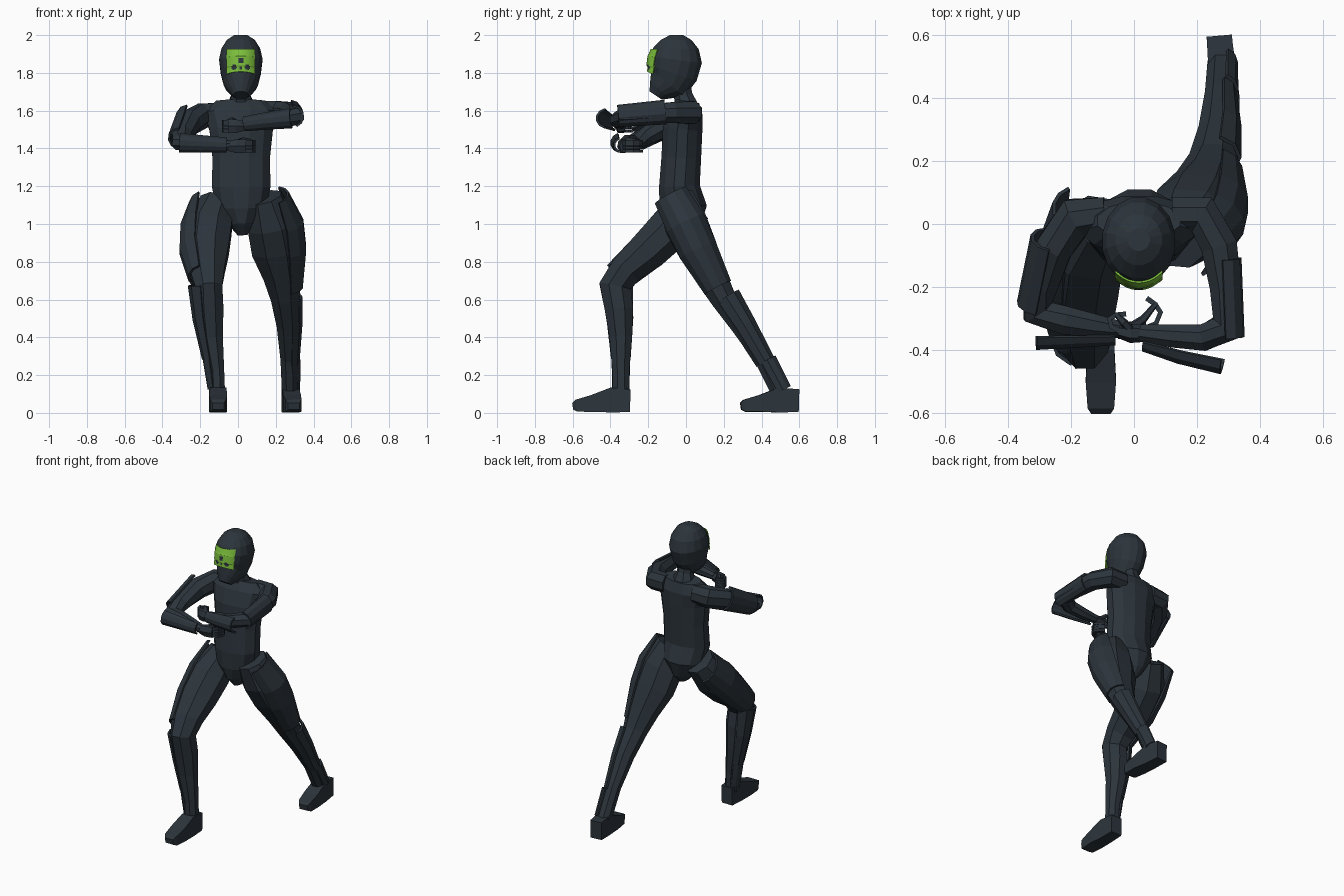
import bpy, bmesh, math
from mathutils import Vector

def material(name, rgb):
    m = bpy.data.materials.new(name)
    m.diffuse_color = (*rgb, 1)
    return m

DARK = material("dark slate suit", (0.025, 0.035, 0.045))
GREEN = material("visor green", (0.2, 0.52, 0.045))
X, Z = Vector((1, 0, 0)), Vector((0, 0, 1))

def tube(name, rings, side=X, n=8, arc=None, mats=(DARK,), thick=0.012):
    """Loft rings (x, y, z, half size along side, other half size).
    arc = (centre, half angle) in degrees makes an open curved plate."""
    pts = [Vector(r[:3]) for r in rings]
    bm = bmesh.new()
    loops = []
    for i, r in enumerate(rings):
        fwd = pts[min(i + 1, len(pts) - 1)] - pts[i]
        back = pts[i] - pts[max(i - 1, 0)]
        tan = (fwd.normalized() + back.normalized()).normalized()
        s = (side - tan * side.dot(tan)).normalized()
        t = tan.cross(s)
        if arc:
            c, w = map(math.radians, arc)
            angs, k = [c - w + 2 * w * j / n for j in range(n + 1)], 1.0
        else:
            angs, k = [2 * math.pi * (j + 0.5) / n for j in range(n)], 1 / math.cos(math.pi / n)
        loops.append([bm.verts.new(pts[i] + s * r[3] * k * math.cos(a) + t * r[4] * k * math.sin(a)) for a in angs])
    for l0, l1 in zip(loops, loops[1:]):
        for j in range(n):
            q = (j + 1) % len(l0)
            bm.faces.new((l0[j], l0[q], l1[q], l1[j]))
    if not arc:
        bm.faces.new(loops[0])
        bm.faces.new(loops[-1])
    bmesh.ops.recalc_face_normals(bm, faces=bm.faces)
    me = bpy.data.meshes.new(name)
    bm.to_mesh(me)
    bm.free()
    for m in mats:
        me.materials.append(m)
    ob = bpy.data.objects.new(name, me)
    bpy.context.collection.objects.link(ob)
    if arc:
        so = ob.modifiers.new("thickness", 'SOLIDIFY')
        so.thickness, so.offset = thick, 0
    return ob

# torso and neck
tube("torso", [(.025, -.02, .94, .025, .05), (.02, -.02, 1.0, .07, .1), (.017, -.015, 1.09, .135, .125),
               (.017, -.035, 1.2, .155, .108), (.017, -.025, 1.35, .152, .105), (.017, -.018, 1.5, .168, .105),
               (.015, 0, 1.59, .195, .09), (.015, .01, 1.65, .13, .06)], n=12)
tube("neck", [(.015, .005, 1.62, .075, .06), (.015, -.015, 1.68, .05, .05), (.015, -.035, 1.78, .05, .05)])

# helmet
HEAD = [(.015, -.16, 1.68, .04, .04), (.015, -.14, 1.71, .065, .068), (.015, -.095, 1.745, .09, .112),
        (.015, -.07, 1.8, .106, .133), (.015, -.055, 1.87, .115, .14), (.015, -.052, 1.93, .102, .12),
        (.015, -.05, 1.975, .073, .08), (.015, -.05, 2.0, .035, .035)]
tube("helmet", HEAD, n=16)

# visor: strip following the helmet front, with dark spots chosen by distance
def head_at(z, grow):
    for p, q in zip(HEAD, HEAD[1:]):
        if p[2] <= z <= q[2]:
            f = (z - p[2]) / (q[2] - p[2])
            r = [a + (b - a) * f for a, b in zip(p, q)]
            return (r[0], r[1], z, 0.11, r[4] + grow)

def upright(z0, z1, rows, grow):
    return [head_at(z0 + (z1 - z0) * i / rows, grow) for i in range(rows + 1)]

visor = tube("visor", upright(1.755, 1.92, 30, .008), n=26, arc=(-90, 42), mats=(GREEN, DARK), thick=.006)
SPOTS = [(.015, 1.865, .015), (-.02, 1.83, .014), (.05, 1.83, .014), (.015, 1.79, .011), (.015, 1.828, .008)]
for f in visor.data.polygons:
    c = f.center
    if any(math.hypot(c.x - x, c.z - z) < r for x, z, r in SPOTS):
        f.material_index = 1

# legs
tube("right_leg", [(-.11, .01, 1.11, .09, .09), (-.155, -.08, .98, .122, .115), (-.17, -.2, .86, .12, .105),
                   (-.165, -.32, .755, .095, .085), (-.155, -.375, .67, .072, .085), (-.15, -.355, .55, .073, .075),
                   (-.14, -.345, .4, .06, .06), (-.115, -.345, .22, .042, .045), (-.11, -.345, .09, .042, .045)])
tube("left_leg", [(.14, -.05, 1.14, .09, .09), (.18, .0, 1.0, .13, .115), (.205, .06, .87, .132, .105),
                  (.235, .13, .73, .1, .083), (.25, .195, .61, .075, .068), (.265, .29, .47, .06, .058),
                  (.27, .405, .29, .045, .045), (.275, .5, .1, .042, .045)])

# feet
def foot(name, hx, tx, y):
    at = lambda f: hx + (tx - hx) * f
    tube(name, [(at(0), y, .065, .04, .06), (at(.35), y - .1, .068, .043, .066),
                (at(.65), y - .2, .05, .048, .045), (at(.95), y - .285, .038, .042, .032),
                (at(1), y - .305, .035, .03, .018)], n=4)

foot("right_foot", -.105, -.105, -.295)
foot("left_foot", .27, .295, .595)

# leg guards: curved plates on the outer sides
tube("right_thigh_guard", [(-.18, .05, 1.1, .075, .1), (-.18, -.08, .98, .122, .115), (-.185, -.2, .86, .122, .105),
                           (-.175, -.36, .72, .085, .085)], n=5, arc=(180, 70))
tube("right_shin_guard", [(-.165, -.365, .68, .095, .085), (-.155, -.35, .5, .08, .07), (-.13, -.345, .29, .055, .05)],
     n=4, arc=(180, 70))
tube("right_ankle_guard", [(-.13, -.345, .31, .055, .05), (-.11, -.345, .13, .045, .045)], n=4, arc=(180, 65))
tube("left_thigh_guard", [(.19, -.08, 1.15, .075, .095), (.215, .0, 1.0, .13, .11), (.228, .065, .86, .132, .105),
                          (.25, .17, .66, .09, .078)], n=5, arc=(0, 70))
tube("left_shin_guard", [(.25, .215, .61, .085, .075), (.265, .31, .46, .07, .062), (.27, .42, .27, .05, .05)],
     n=4, arc=(0, 75))
tube("left_ankle_guard", [(.27, .43, .28, .055, .05), (.275, .515, .12, .048, .045)], n=4, arc=(0, 65))

# arms, folded in front of the chest
tube("right_arm", [(-.09, .03, 1.58, .06, .055), (-.185, .02, 1.575, .065, .065), (-.25, -.07, 1.54, .065, .058),
                   (-.295, -.19, 1.475, .05, .055), (-.305, -.275, 1.432, .042, .052), (-.22, -.305, 1.43, .042, .045),
                   (-.13, -.322, 1.422, .036, .038), (-.04, -.335, 1.415, .025, .026)], side=Z)
tube("left_arm", [(.12, .03, 1.59, .06, .055), (.215, .03, 1.59, .06, .062), (.27, -.07, 1.59, .055, .058),
                  (.29, -.2, 1.582, .05, .05), (.3, -.325, 1.57, .045, .055), (.22, -.36, 1.55, .042, .042),
                  (.12, -.355, 1.535, .035, .036), (.02, -.345, 1.525, .025, .026)], side=Z)

# arm guards
tube("right_upper_arm_guard", [(-.262, -.05, 1.56, .075, .062), (-.305, -.26, 1.45, .062, .062)], side=Z, n=5, arc=(80, 80))
tube("left_upper_arm_guard", [(.28, -.11, 1.59, .062, .055), (.29, -.36, 1.57, .055, .055)], side=Z, n=5, arc=(-80, 80))
tube("right_forearm_guard", [(-.31, -.345, 1.43, .048, .05), (-.06, -.345, 1.418, .036, .035)], side=Z, n=5, arc=(90, 75))
tube("left_forearm_guard", [(.285, -.415, 1.56, .05, .058), (.15, -.39, 1.545, .042, .05), (.035, -.365, 1.53, .035, .035)],
     side=Z, n=5, arc=(-90, 75))

# hands: palm, four curled fingers and a thumb
def hand(name, palm, curl, z, step):
    tube(name + "_palm", [(x, y, z, a, b) for x, y, a, b in palm], side=Z, n=6)
    for i in range(4):
        h = z + (i - 1.5) * step
        tube(f"{name}_finger_{i + 1}", [(x, y, h, .0075, .008) for x, y in curl], side=Z, n=4)
    x, y = palm[1][:2]
    x2, y2 = curl[-2]
    tube(name + "_thumb", [(x, y + .01, z + .02, .012, .012), ((x + x2) / 2, y + .035, z + .035, .011, .011),
                           (x2, y2, z + .03, .007, .007)], side=Z, n=5)

hand("right_hand", [(-.05, -.335, .025, .025), (-.01, -.337, .036, .024), (.04, -.33, .036, .018)],
     [(.03, -.332), (.07, -.315), (.084, -.28), (.068, -.255), (.04, -.235)], 1.412, .017)
hand("left_hand", [(.03, -.345, .025, .025), (-.01, -.347, .036, .026), (-.05, -.34, .036, .018)],
     [(-.045, -.34), (-.072, -.325), (-.078, -.3), (-.055, -.288), (-.025, -.285)], 1.518, .017)
